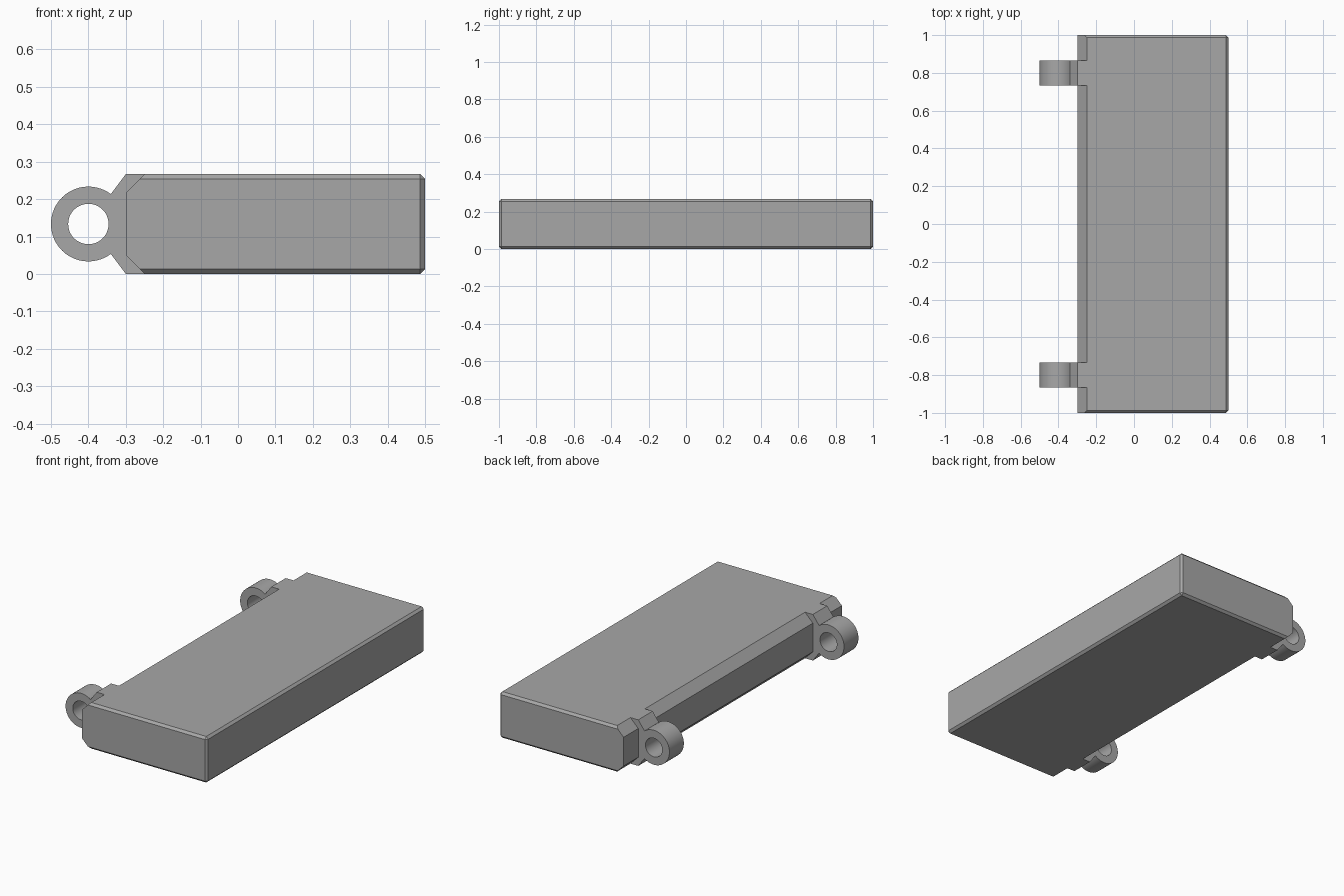
import bpy, bmesh, math
from mathutils import Vector

if "Cube" in bpy.data.objects:
    bpy.data.objects.remove(bpy.data.objects["Cube"])

H = 0.267          # slab height
LEFT, RIGHT = -0.3, 0.5
CUT = 0.05         # large chamfer along the hinge side
EDGE = 0.013       # small chamfer on the other edges
MID = H / 2

grey = bpy.data.materials.new("mid_grey")
grey.diffuse_color = (0.39, 0.39, 0.39, 1)
grey.use_nodes = True
grey.node_tree.nodes["Principled BSDF"].inputs["Base Color"].default_value = grey.diffuse_color

# Slab: box with small chamfers everywhere except around the hinge face
bm = bmesh.new()
bmesh.ops.create_cube(bm, size=1)
for v in bm.verts:
    v.co = ((LEFT + RIGHT) / 2 + v.co.x * (RIGHT - LEFT), v.co.y * 2, MID + v.co.z * H)
edges = [e for e in bm.edges if any(v.co.x > 0 for v in e.verts)]
bmesh.ops.bevel(bm, geom=edges, offset=EDGE, segments=1, affect='EDGES')

# Large chamfers on the top and bottom of the hinge side
for z, side in ((H, 1), (0, -1)):
    cut = bmesh.ops.bisect_plane(
        bm, geom=bm.verts[:] + bm.edges[:] + bm.faces[:], dist=1e-6,
        plane_co=Vector((LEFT + CUT, 0, z)),
        plane_no=Vector((-1, 0, side)).normalized(), clear_outer=True)
    rim = [g for g in cut['geom_cut'] if isinstance(g, bmesh.types.BMEdge)]
    bmesh.ops.contextual_create(bm, geom=rim)
bmesh.ops.recalc_face_normals(bm, faces=bm.faces)
mesh = bpy.data.meshes.new("slab")
bm.to_mesh(mesh)
bm.free()
mesh.materials.append(grey)
bpy.context.collection.objects.link(bpy.data.objects.new("slab", mesh))


def arc(radius, start, end, n):
    """Points on an arc around the hinge pin axis."""
    angles = [math.radians(start + (end - start) * i / n) for i in range(n + 1)]
    return [(-0.4 + radius * math.cos(a), MID + radius * math.sin(a)) for a in angles]


def add_lug(name, y):
    """Extruded ring with a flared root that fits over the slab's chamfers."""
    outer = arc(0.1, 53.13, 306.87, 44) + [
        (LEFT, 0), (LEFT + CUT, 0), (LEFT, CUT),
        (LEFT, H - CUT), (LEFT + CUT, H), (LEFT, H)]
    hole = arc(0.054, 0, 360, 48)[:-1]
    curve = bpy.data.curves.new(name, 'CURVE')
    curve.dimensions = '2D'
    curve.fill_mode = 'BOTH'
    curve.extrude = 0.066
    for pts in (outer, hole):
        s = curve.splines.new('POLY')
        s.points.add(len(pts) - 1)
        for p, (x, z) in zip(s.points, pts):
            p.co = (x, z, 0, 1)
        s.use_cyclic_u = True
    ob = bpy.data.objects.new(name, curve)
    bpy.context.collection.objects.link(ob)
    ob.location.y = y
    ob.rotation_euler.x = math.pi / 2
    bpy.ops.object.select_all(action='DESELECT')
    ob.select_set(True)
    bpy.context.view_layer.objects.active = ob
    bpy.ops.object.convert(target='MESH')
    ob = bpy.context.object

    # Weld the caps to the walls
    bm = bmesh.new()
    bm.from_mesh(ob.data)
    bmesh.ops.remove_doubles(bm, verts=bm.verts, dist=1e-5)
    bmesh.ops.recalc_face_normals(bm, faces=bm.faces)
    bm.to_mesh(ob.data)
    bm.free()
    ob.data.materials.clear()
    ob.data.materials.append(grey)
    bpy.ops.object.shade_smooth_by_angle(angle=math.radians(30))


# Two hinge lugs
add_lug("hinge_lug_front", -0.8)
add_lug("hinge_lug_back", 0.8)
